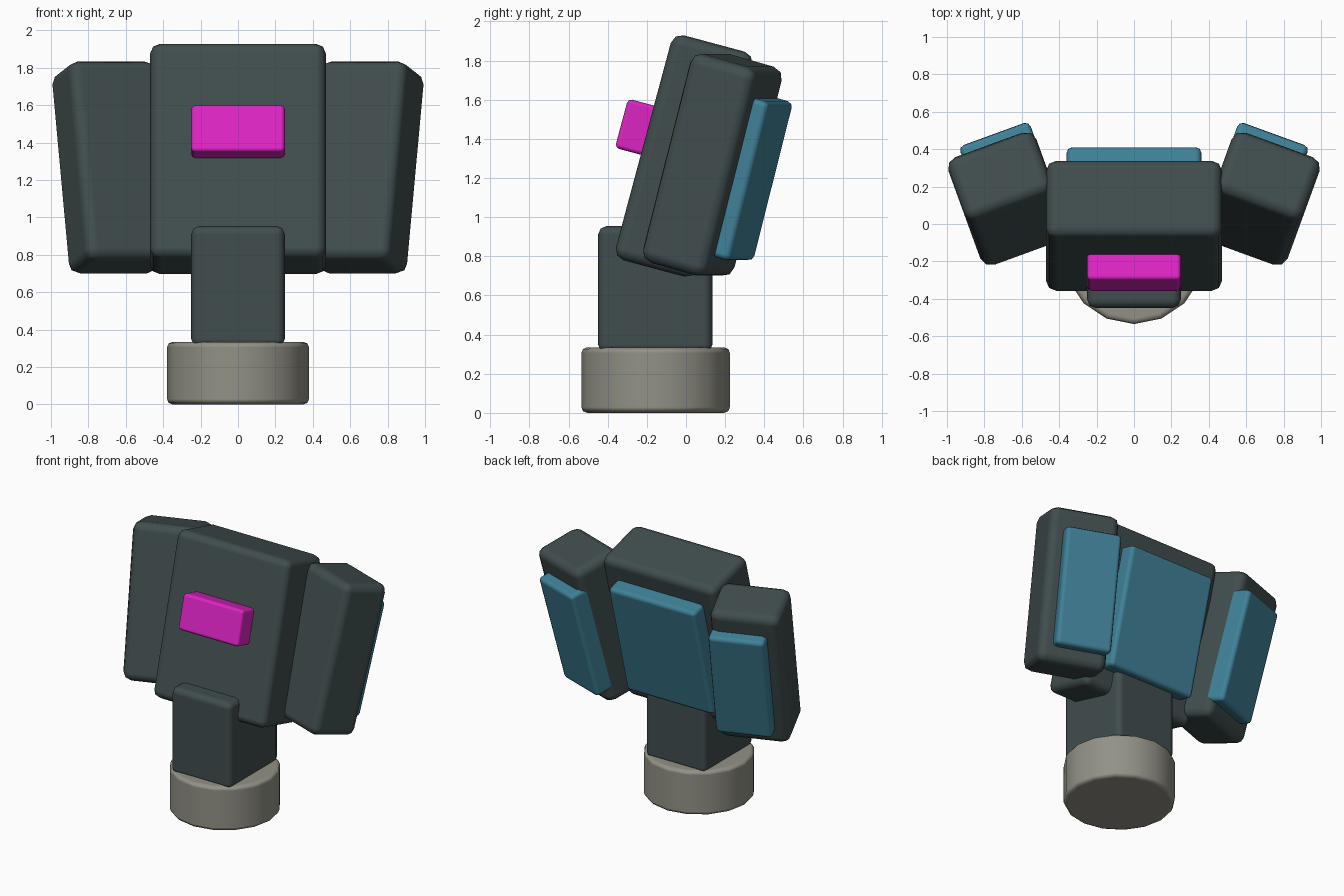
import bpy
from math import radians
from mathutils import Matrix, Vector

old = bpy.data.objects.get("Cube")
if old:
    bpy.data.objects.remove(old, do_unlink=True)


def material(name, rgb):
    m = bpy.data.materials.new(name)
    m.use_nodes = True
    m.diffuse_color = (*rgb, 1)
    m.node_tree.nodes["Principled BSDF"].inputs["Base Color"].default_value = (*rgb, 1)
    return m


DARK = material("dark slate", (0.052, 0.074, 0.076))
TEAL = material("teal", (0.05, 0.22, 0.31))
PINK = material("magenta", (0.72, 0.018, 0.55))
STONE = material("warm grey", (0.29, 0.285, 0.24))


def finish(name, mat, bevel):
    """Name, colour and round off the active object."""
    obj = bpy.context.object
    obj.name = name
    obj.data.materials.append(mat)
    mod = obj.modifiers.new("rounded edges", 'BEVEL')
    mod.width = bevel
    mod.segments = 2
    mod.limit_method = 'ANGLE'
    mod.angle_limit = radians(40)
    mod.harden_normals = True
    bpy.ops.object.shade_smooth_by_angle(angle=radians(50))
    return obj


def box(name, size, offset, mat, bevel, frame=Matrix()):
    """Rounded box placed at an offset inside a tilted frame."""
    bpy.ops.mesh.primitive_cube_add(size=1)
    obj = bpy.context.object
    obj.data.transform(Matrix.Diagonal((*size, 1)))
    finish(name, mat, bevel)
    obj.matrix_world = frame @ Matrix.Translation(Vector(offset))
    return obj


def tilted(centre, turn=0):
    """Frame leaning back, optionally turned about the vertical."""
    return (Matrix.Translation(Vector(centre)) @ Matrix.Rotation(radians(turn), 4, 'Z')
            @ Matrix.Rotation(radians(-15), 4, 'X'))


# Round foot and neck
bpy.ops.mesh.primitive_cylinder_add(vertices=16, radius=0.38, depth=0.335,
                                    location=(0, -0.155, 0.1675))
finish("base", STONE, 0.03)
box("neck", (0.5, 0.585, 0.65), (0, -0.157, 0.63), DARK, 0.045)

# Central housing with front button and rear panel
head = tilted((0, -0.01, 1.3125))
box("centre_housing", (0.94, 0.43, 1.19), (0, 0, 0), DARK, 0.055, head)
box("front_button", (0.5, 0.2, 0.26), (0, -0.252, 0.079), PINK, 0.022, head)
box("centre_panel", (0.72, 0.2, 0.88), (0, 0.225, 0), TEAL, 0.03, head)

# Side housings folded forward, each with a rear panel
for side, label in ((1, "left"), (-1, "right")):
    wing = tilted((side * 0.672, 0.135, 1.2675), -20 * side)
    box(label + "_housing", (0.5, 0.37, 1.105), (0, 0, 0), DARK, 0.06, wing)
    box(label + "_panel", (0.4, 0.16, 0.84), (-0.045 * side, 0.185, -0.02), TEAL, 0.03, wing)
